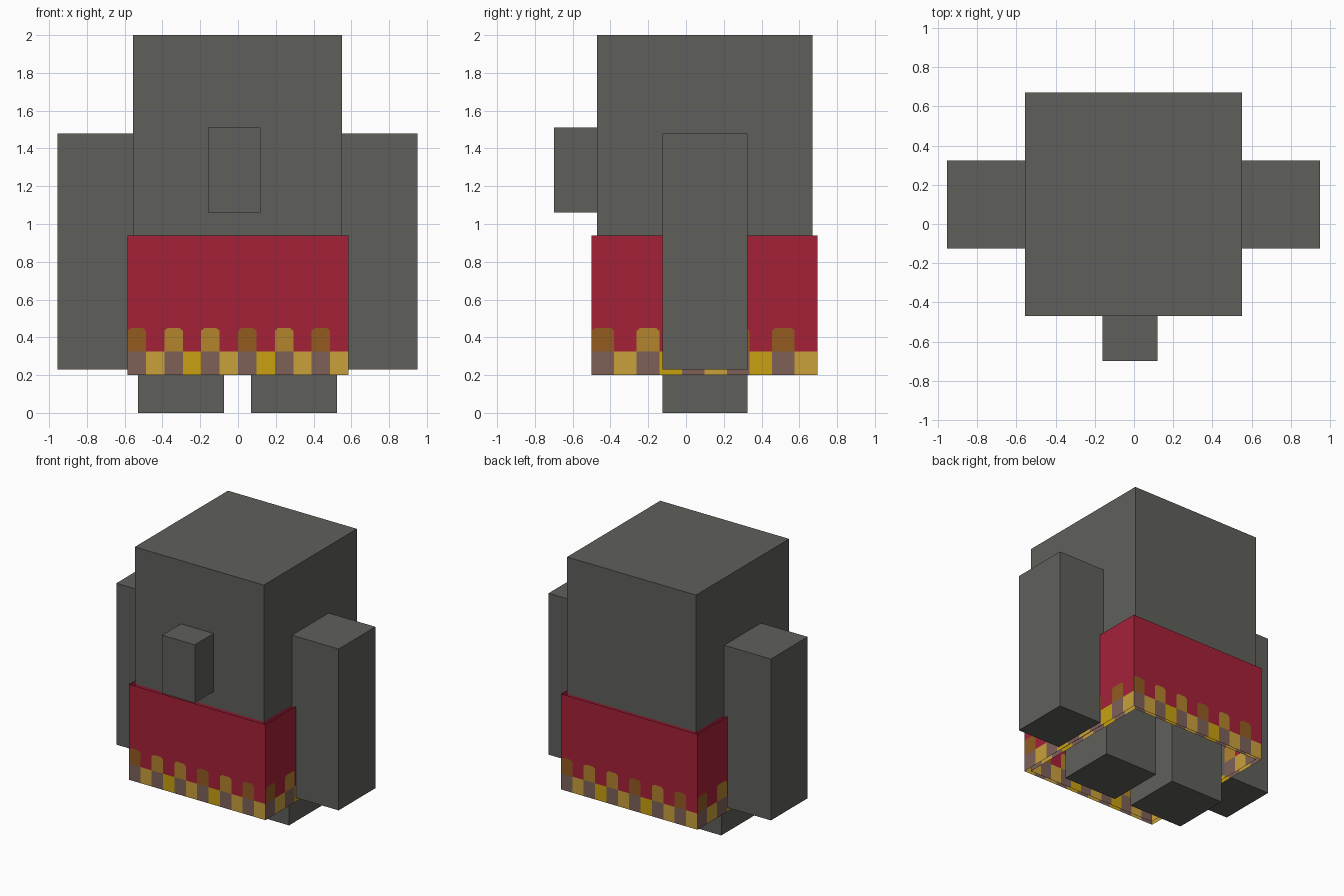
import bpy
import bmesh
from mathutils import Vector

old = bpy.data.objects.get("Cube")
if old:
    bpy.data.objects.remove(old, do_unlink=True)


def material(name, hex_code):
    srgb = [int(hex_code[i:i + 2], 16) / 255 for i in (0, 2, 4)]
    color = [c / 12.92 if c < 0.04045 else ((c + 0.055) / 1.055) ** 2.4 for c in srgb]
    m = bpy.data.materials.new(name)
    m.use_nodes = True
    m.diffuse_color = (*color, 1)
    m.node_tree.nodes["Principled BSDF"].inputs["Base Color"].default_value = (*color, 1)
    return m


stone = material("stone_grey", "5F605B")
cloth = [material("crimson", "A52139"), material("mauve_brown", "7E6159"),
         material("pale_gold", "C9A13B"), material("bright_gold", "C8A110"),
         material("dark_brown", "935B20"), material("ochre", "B4832D")]
RED, MAUVE, PALE, BRIGHT, BROWN, OCHRE = range(len(cloth))


def finish(name, bm, materials):
    mesh = bpy.data.meshes.new(name)
    bm.to_mesh(mesh)
    bm.free()
    for m in materials:
        mesh.materials.append(m)
    ob = bpy.data.objects.new(name, mesh)
    bpy.context.collection.objects.link(ob)
    return ob


def box(name, low, high):
    low, high = Vector(low), Vector(high)
    bm = bmesh.new()
    bmesh.ops.create_cube(bm, size=1)
    bmesh.ops.scale(bm, vec=high - low, verts=bm.verts)
    bmesh.ops.translate(bm, vec=(low + high) / 2, verts=bm.verts)
    return finish(name, bm, [stone])


# Solid blocks of the figure
box("torso_and_head", (-0.555, -0.47, 0.94), (0.55, 0.67, 2))
box("nose", (-0.16, -0.7, 1.06), (0.12, -0.47, 1.51))
for side, arm, leg in (("right", (-0.955, -0.555), (-0.53, -0.075)),
                       ("left", (0.55, 0.95), (0.07, 0.525))):
    box(side + "_arm", (arm[0], -0.125, 0.23), (arm[1], 0.325, 1.48))
    box(side + "_leg", (leg[0], -0.125, 0), (leg[1], 0.325, 0.94))


# Cloth sheets with a checked hem and a row of chamfered teeth above it
HEM, SHOULDER, TOOTH, TOP, BOTTOM, CUT = 0.325, 0.435, 0.45, 0.94, 0.2, 0.018
LONG_TEETH = [BROWN, OCHRE, OCHRE, BROWN, OCHRE, BROWN]
SHORT_TEETH = [BROWN, OCHRE, OCHRE, BROWN, BROWN]


def wall(bm, start, end, teeth):
    start, end = Vector(start), Vector(end)
    length = (end - start).length
    count = 2 * len(teeth)
    step = length / count

    def patch(points, index):
        verts = []
        for u, z in points:
            p = start.lerp(end, u / length)
            verts.append(bm.verts.new((p.x, p.y, z)))
        bm.faces.new(verts).material_index = index

    for i in range(count):
        a, b = i * step, (i + 1) * step
        if i % 2 == 0:
            hem = MAUVE
        else:
            hem = BRIGHT if i % 4 == 3 and i < count - 1 else PALE
        patch([(a, BOTTOM), (b, BOTTOM), (b, HEM), (a, HEM)], hem)
        if i % 2 == 0:
            arch = [(b, SHOULDER), (b - CUT, TOOTH), (a + CUT, TOOTH), (a, SHOULDER)]
            patch([(a, HEM), (b, HEM)] + arch, teeth[i // 2])
            patch(arch[::-1] + [(b, TOP), (a, TOP)], RED)
        else:
            patch([(a, HEM), (b, HEM), (b, TOP), (a, TOP)], RED)


def skirt(name, x0, x1, y0, y1):
    bm = bmesh.new()
    corners = [(x0, y0), (x1, y0), (x1, y1), (x0, y1)]
    for i in range(4):
        wall(bm, corners[i], corners[(i + 1) % 4], SHORT_TEETH if i % 2 else LONG_TEETH)
    bmesh.ops.remove_doubles(bm, verts=bm.verts, dist=0.0005)
    return finish(name, bm, cloth)


skirt("skirt", -0.585, 0.585, -0.5, 0.695)
skirt("skirt_lining", -0.555, 0.55, -0.47, 0.67)
